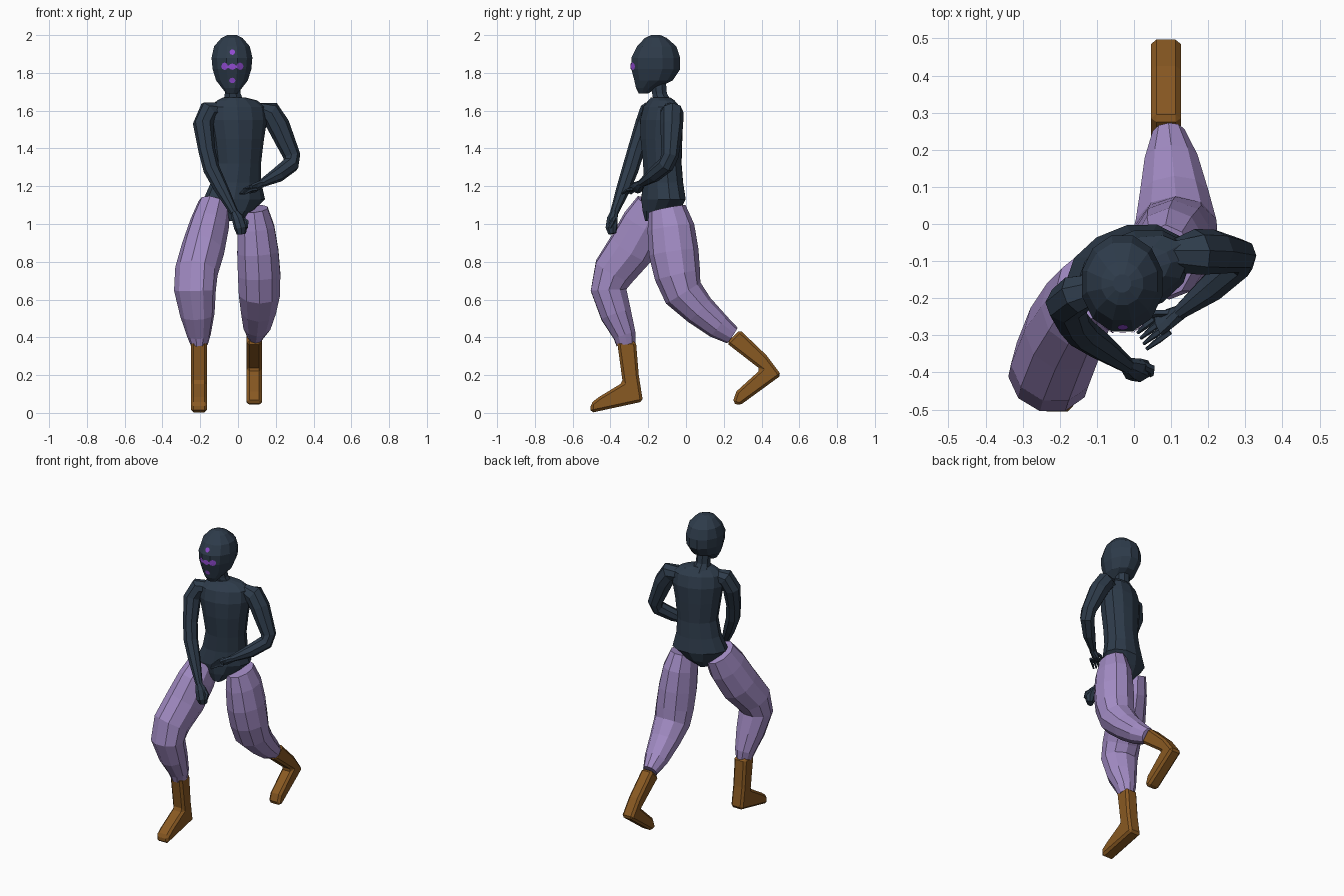
import bpy, bmesh, math
from mathutils import Vector
from mathutils.bvhtree import BVHTree


def material(name, rgb):
    m = bpy.data.materials.new(name)
    m.diffuse_color = (*rgb, 1)
    return m


SLATE = material("dark slate", (0.027, 0.044, 0.069))
LILAC = material("lilac cloth", (0.36, 0.26, 0.55))
BROWN = material("brown leather", (0.25, 0.10, 0.016))
VIOLET = material("violet paint", (0.28, 0.07, 0.63))


def finish(name, bm, mat):
    bmesh.ops.recalc_face_normals(bm, faces=bm.faces)
    me = bpy.data.meshes.new(name)
    bm.to_mesh(me)
    bm.free()
    me.materials.append(mat)
    ob = bpy.data.objects.new(name, me)
    bpy.context.collection.objects.link(ob)
    return ob


def loft(name, rings, mat, sides=8, yaw=0.0, level=False):
    """Skin elliptical rings (x, y, z, half width, half depth) along a path."""
    bm = bmesh.new()
    pts = [Vector(r[:3]) for r in rings]
    ref = Vector((math.cos(math.radians(yaw)), math.sin(math.radians(yaw)), 0))
    loops = []
    for i, r in enumerate(rings):
        t = pts[min(i + 1, len(pts) - 1)] - pts[max(i - 1, 0)]
        t = Vector((0, 0, 1)) if level else t.normalized()
        u = (ref - t * ref.dot(t)).normalized()
        v = t.cross(u)
        rb = r[4] if len(r) > 4 else r[3]
        loops.append([bm.verts.new(pts[i] + u * r[3] * math.cos(a) + v * rb * math.sin(a))
                      for a in (2 * math.pi * (k + 0.5) / sides for k in range(sides))])
    for a, b in zip(loops, loops[1:]):
        for k in range(sides):
            j = (k + 1) % sides
            bm.faces.new((a[k], a[j], b[j], b[k]))
    bm.faces.new(loops[0])
    bm.faces.new(loops[-1])
    return finish(name, bm, mat)


def boot(name, profile, x, half):
    """Side profile (y, z) extruded across x with chamfered edges."""
    bm = bmesh.new()
    f = bm.faces.new([bm.verts.new((x - half, y, z)) for y, z in profile])
    ext = bmesh.ops.extrude_face_region(bm, geom=[f])
    bmesh.ops.translate(bm, vec=(2 * half, 0, 0),
                        verts=[e for e in ext["geom"] if isinstance(e, bmesh.types.BMVert)])
    ob = finish(name, bm, BROWN)
    mod = ob.modifiers.new("chamfer", "BEVEL")
    mod.width, mod.segments, mod.angle_limit = 0.014, 1, math.radians(40)
    return ob


# torso, twisted so the right shoulder leads
loft("torso", [
    (-0.03, -0.15, 1.015, 0.04, 0.07), (-0.025, -0.13, 1.07, 0.105, 0.10),
    (-0.02, -0.12, 1.13, 0.17, 0.112), (-0.01, -0.12, 1.22, 0.138, 0.102),
    (0, -0.125, 1.32, 0.125, 0.10), (0, -0.13, 1.45, 0.142, 0.108),
    (0, -0.13, 1.55, 0.16, 0.108), (0, -0.13, 1.62, 0.155, 0.088),
    (-0.005, -0.13, 1.655, 0.11, 0.06), (-0.02, -0.135, 1.67, 0.06, 0.05),
], SLATE, 12, 22, True)
loft("neck", [(-0.022, -0.12, 1.64, 0.062, 0.055), (-0.028, -0.14, 1.69, 0.045, 0.042),
              (-0.032, -0.15, 1.78, 0.045, 0.045)], SLATE, 8, 0, True)

# head
head = loft("head", [
    (-0.032, -0.225, 1.69, 0.03, 0.025), (-0.032, -0.21, 1.72, 0.055, 0.057),
    (-0.032, -0.172, 1.76, 0.087, 0.105), (-0.032, -0.16, 1.82, 0.106, 0.134),
    (-0.032, -0.16, 1.88, 0.112, 0.134), (-0.032, -0.155, 1.94, 0.098, 0.108),
    (-0.032, -0.16, 1.985, 0.058, 0.06), (-0.032, -0.16, 2.0, 0.025, 0.025),
], SLATE, 12, 0, True)

# painted face marks, laid onto the head surface
hb = bmesh.new()
hb.from_mesh(head.data)
tree = BVHTree.FromBMesh(hb)


def mark(name, cx, cz, rx, rz):
    bm = bmesh.new()

    def onto(x, z):
        p = tree.ray_cast(Vector((x, -1, z)), Vector((0, 1, 0)))[0]
        return bm.verts.new(p - Vector((0, 0.004, 0)))
    c = onto(cx, cz)
    rim = [onto(cx + rx * math.cos(k * math.pi / 4), cz + rz * math.sin(k * math.pi / 4))
           for k in range(8)]
    for k in range(8):
        bm.faces.new((c, rim[k], rim[(k + 1) % 8]))
    finish(name, bm, VIOLET)


mark("forehead_mark", -0.03, 1.91, 0.015, 0.015)
mark("chin_mark", -0.03, 1.76, 0.017, 0.015)
mark("middle_mark", -0.03, 1.833, 0.02, 0.017)
for s in (-1, 1):
    mark("cheek_mark", -0.03 + s * 0.041, 1.835, 0.018, 0.02)
    mark("link_mark", -0.03 + s * 0.026, 1.833, 0.018, 0.007)
hb.free()

# arms
loft("right_arm", [
    (-0.10, -0.17, 1.605, 0.04), (-0.155, -0.19, 1.60, 0.055), (-0.185, -0.215, 1.53, 0.054),
    (-0.165, -0.265, 1.39, 0.045), (-0.14, -0.295, 1.29, 0.044),
    (-0.09, -0.33, 1.19, 0.038), (-0.02, -0.38, 1.06, 0.022)], SLATE, 8, 20)
loft("left_arm", [
    (0.10, -0.09, 1.60, 0.045), (0.17, -0.075, 1.59, 0.062), (0.215, -0.075, 1.52, 0.06),
    (0.25, -0.08, 1.44, 0.053), (0.285, -0.085, 1.36, 0.046), (0.28, -0.105, 1.315, 0.045),
    (0.21, -0.17, 1.26, 0.04), (0.12, -0.24, 1.212, 0.02)], SLATE, 8, 20)

# right fist with curled thumb and fingers
loft("right_fist", [(-0.02, -0.38, 1.06, 0.022), (0.0, -0.39, 1.03, 0.036, 0.026),
                    (0.015, -0.395, 0.98, 0.037, 0.03), (0.018, -0.39, 0.948, 0.026, 0.02)],
     SLATE, 8, 30)
loft("right_thumb", [(0.01, -0.375, 1.04, 0.012), (0.045, -0.39, 1.01, 0.013),
                     (0.045, -0.405, 0.98, 0.009)], SLATE, 6)

# left open hand
loft("left_palm", [(0.125, -0.237, 1.213, 0.021), (0.095, -0.255, 1.195, 0.034, 0.018),
                   (0.065, -0.275, 1.185, 0.034, 0.014)], SLATE, 8, 50)
for i in range(4):
    d = (i - 1.5) / 1.5
    base = Vector((0.075 + 0.022 * d, -0.272 - 0.018 * d, 1.185))
    tip = Vector((0.022 + 0.012 * d, -0.315 - 0.022 * d, 1.16))
    mid = base.lerp(tip, 0.5) + Vector((0, 0, 0.006))
    loft("left_finger", [(*base, 0.010), (*mid, 0.009), (*tip, 0.005)], SLATE, 5, 50)
loft("left_thumb", [(0.095, -0.24, 1.20, 0.011), (0.06, -0.24, 1.195, 0.010),
                    (0.03, -0.255, 1.185, 0.005)], SLATE, 5, 80)

# baggy trouser legs
loft("right_trouser_leg", [
    (-0.125, -0.17, 1.10, 0.085, 0.10), (-0.15, -0.22, 1.0, 0.102, 0.125),
    (-0.185, -0.29, 0.87, 0.113, 0.128), (-0.22, -0.38, 0.75, 0.114, 0.115),
    (-0.228, -0.41, 0.65, 0.112, 0.098), (-0.215, -0.37, 0.52, 0.092, 0.085),
    (-0.207, -0.325, 0.41, 0.063, 0.062), (-0.205, -0.318, 0.36, 0.045, 0.052)],
    LILAC, 10, -15)
loft("left_trouser_leg", [
    (0.085, -0.10, 1.08, 0.075, 0.10), (0.095, -0.08, 0.98, 0.102, 0.125),
    (0.105, -0.065, 0.85, 0.115, 0.132), (0.112, -0.045, 0.73, 0.118, 0.122),
    (0.113, -0.015, 0.635, 0.114, 0.107), (0.108, 0.07, 0.545, 0.097, 0.087),
    (0.10, 0.17, 0.46, 0.075, 0.07), (0.093, 0.245, 0.41, 0.045, 0.05)],
    LILAC, 10, 0)

# boots: front one planted, rear one on its toe
boot("right_boot", [(-0.365, 0.38), (-0.265, 0.38), (-0.25, 0.2), (-0.228, 0.06),
                    (-0.505, 0.0), (-0.505, 0.05), (-0.46, 0.085), (-0.335, 0.16)],
     -0.207, 0.043)
boot("left_boot", [(0.214, 0.37), (0.285, 0.44), (0.426, 0.305), (0.505, 0.2),
                   (0.283, 0.038), (0.246, 0.055), (0.267, 0.114), (0.395, 0.23)],
     0.086, 0.04)
